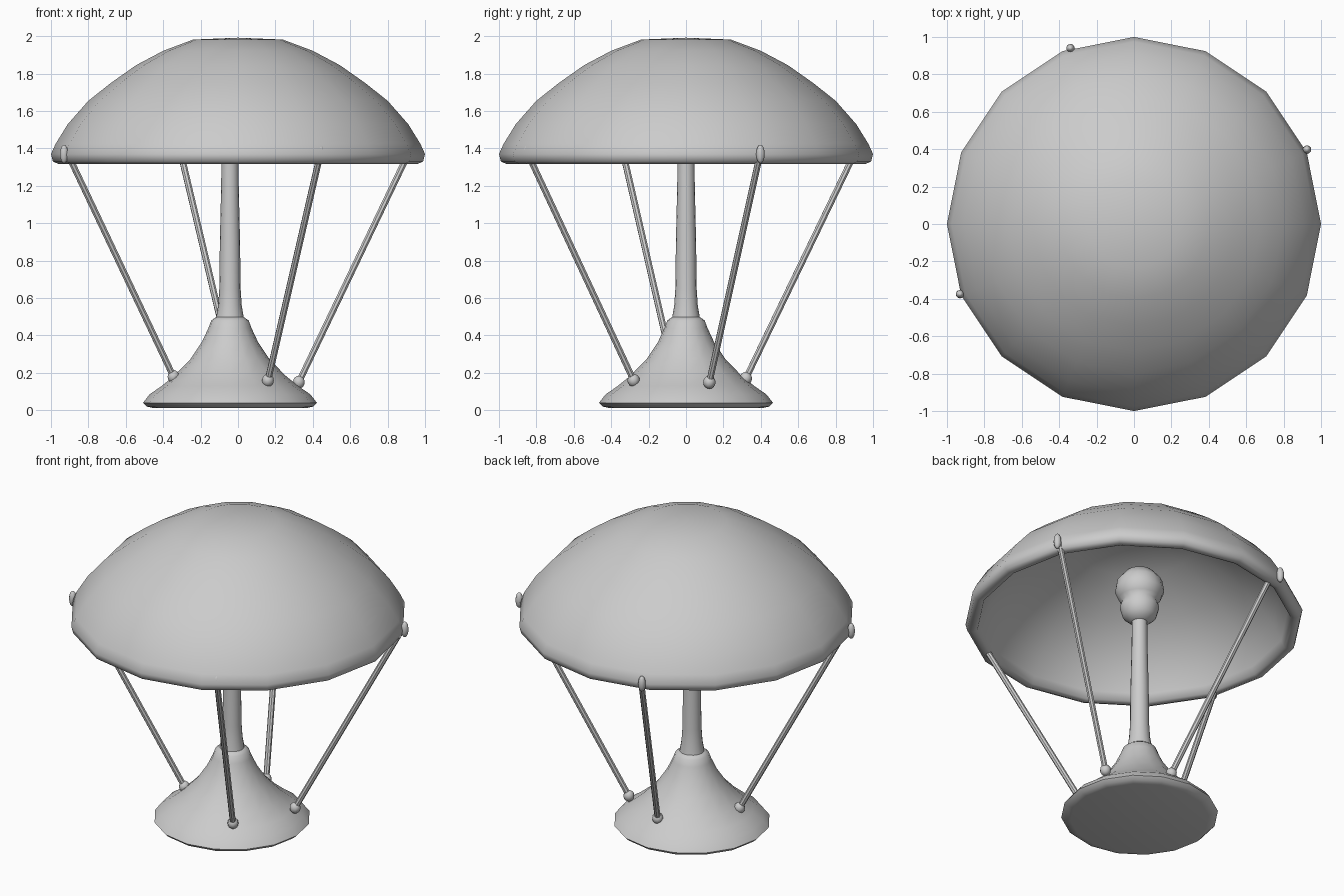
import bpy, bmesh, math
from mathutils import Vector

if "Cube" in bpy.data.objects:
    bpy.data.objects.remove(bpy.data.objects["Cube"])


def finish(bm, name, angle=50):
    bmesh.ops.remove_doubles(bm, verts=bm.verts, dist=1e-4)
    bmesh.ops.recalc_face_normals(bm, faces=bm.faces)
    me = bpy.data.meshes.new(name)
    bm.to_mesh(me)
    bm.free()
    ob = bpy.data.objects.new(name, me)
    bpy.context.collection.objects.link(ob)
    bpy.ops.object.select_all(action='DESELECT')
    ob.select_set(True)
    bpy.context.view_layer.objects.active = ob
    bpy.ops.object.shade_smooth_by_angle(angle=math.radians(angle))
    return ob


def lathe(name, profile, cx=0.0, cy=0.0, steps=16, angle=50):
    """Spin an (r, z) profile around a vertical axis."""
    bm = bmesh.new()
    vs = [bm.verts.new((r, 0, z)) for r, z in profile]
    es = [bm.edges.new(p) for p in zip(vs, vs[1:])]
    bmesh.ops.spin(bm, geom=vs + es, cent=(0, 0, 0), axis=(0, 0, 1),
                   angle=math.tau, steps=steps, use_duplicate=False)
    bmesh.ops.translate(bm, verts=bm.verts, vec=(cx, cy, 0))
    return finish(bm, name, angle)


def bead(name, pos, size):
    bm = bmesh.new()
    bmesh.ops.create_uvsphere(bm, u_segments=10, v_segments=8, radius=1)
    bmesh.ops.scale(bm, verts=bm.verts, vec=size)
    bmesh.ops.translate(bm, verts=bm.verts, vec=pos)
    return finish(bm, name, 80)


def rod(name, a, b, radius):
    a, b = Vector(a), Vector(b)
    bm = bmesh.new()
    bmesh.ops.create_cone(bm, cap_ends=True, segments=8, radius1=radius,
                          radius2=radius, depth=(b - a).length)
    rot = (b - a).to_track_quat('Z', 'Y').to_matrix()
    bmesh.ops.rotate(bm, verts=bm.verts, cent=(0, 0, 0), matrix=rot)
    bmesh.ops.translate(bm, verts=bm.verts, vec=(a + b) / 2)
    return finish(bm, name, 40)


# Hollow domed shade with a rounded rim
lathe("shade", [
    (0, 1.992), (.24, 1.982), (.4, 1.922), (.545, 1.845), (.68, 1.75),
    (.80, 1.655), (.91, 1.53), (.975, 1.425), (1.0, 1.37), (.99, 1.33),
    (.96, 1.317), (.93, 1.325), (.912, 1.37), (.86, 1.475), (.76, 1.605),
    (.64, 1.71), (.51, 1.795), (.37, 1.87), (.22, 1.925), (0, 1.935)], angle=80)

# Flared base
CX = -.043
lathe("base", [
    (0, .012), (.41, .012), (.445, .02), (.465, .04), (.43, .085),
    (.365, .13), (.295, .187), (.21, .275), (.15, .365), (.115, .44),
    (.10, .48), (.075, .498), (0, .50)], CX)

# Stem, slightly flared at the foot
lathe("stem", [(0, .47), (.075, .49), (.063, .56), (.057, .65), (.054, .9),
               (.047, 1.2), (.045, 1.39), (0, 1.39)], CX)

# Bulb and its socket
lathe("bulb", [(0, 1.34), (.06, 1.355), (.10, 1.39), (.117, 1.45),
               (.105, 1.49), (.125, 1.51), (.146, 1.56), (.135, 1.625),
               (.085, 1.685), (0, 1.705)], CX, angle=80)

# Four supporting rods with beads: foot, rod end, top bead
supports = {
    "left": ((-.345, -.06, .18), (-.91, -.335, 1.37), (-.93, -.375, 1.37)),
    "back": ((-.02, .32, .17), (-.305, .90, 1.37), (-.34, .94, 1.37)),
    "right": ((.325, .125, .15), (.91, .396, 1.37), (.925, .398, 1.37)),
    "front": ((.16, -.28, .16), (.44, -.845, 1.37), (.44, -.85, 1.37)),
}
for side, (foot, end, top) in supports.items():
    rod(side + "_rod", foot, end, .018)
    bead(side + "_foot_bead", foot, (.033, .033, .035))
    bead(side + "_top_bead", top, (.023, .023, .05))
